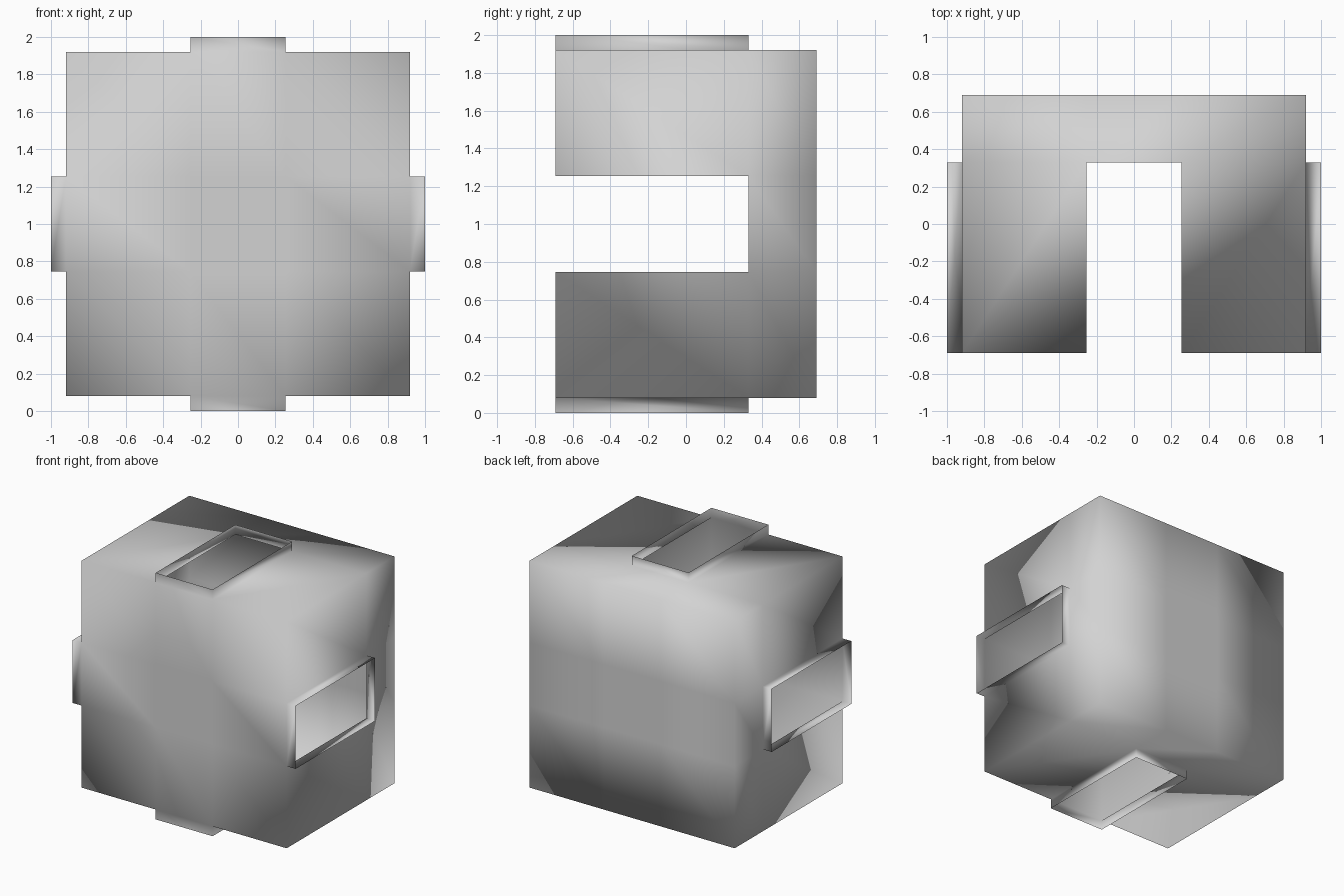
import bpy
import bmesh
from mathutils import Matrix, Vector

default = bpy.data.objects.get("Cube")
if default:
    bpy.data.objects.remove(default, do_unlink=True)

HALF_X, HALF_Y, HALF_Z = 0.92, 0.69, 0.92   # body half sizes
SLOT, SLOT_BACK = 0.255, 0.33               # slot half width and rear end
LIP = 0.08                                  # collar height
MID = 1.0                                   # body centre height

# Plain grey material
grey = bpy.data.materials.new("light_grey")
grey.use_nodes = True
colour = (0.65, 0.65, 0.65, 1)
grey.diffuse_color = colour
grey.node_tree.nodes["Principled BSDF"].inputs["Base Color"].default_value = colour

# Hollow thin-walled body
bm = bmesh.new()
bmesh.ops.create_cube(bm, size=2, matrix=Matrix.Diagonal((HALF_X, HALF_Y, HALF_Z, 1)))


def cut(point, normal):
    bmesh.ops.bisect_plane(bm, geom=bm.verts[:] + bm.edges[:] + bm.faces[:],
                           plane_co=point, plane_no=normal)


for side in (-SLOT, SLOT):
    cut((side, 0, 0), (1, 0, 0))
    cut((0, 0, side), (0, 0, 1))
cut((0, SLOT_BACK, 0), (0, 1, 0))


# Slots on the top, bottom and both sides, each with a raised open collar
def is_slot(face):
    c, n = face.calc_center_median(), face.normal
    along = c.x if abs(n.z) > 0.9 else c.z
    return abs(n.y) < 0.1 and abs(along) < SLOT and c.y < SLOT_BACK


bm.normal_update()
slots = [f for f in bm.faces if is_slot(f)]
directions = [f.normal.copy() for f in slots]
caps = []
for face, direction in zip(slots, directions):
    cap = bmesh.ops.extrude_discrete_faces(bm, faces=[face])["faces"][0]
    bmesh.ops.translate(bm, verts=cap.verts[:], vec=direction * LIP)
    caps.append(cap)
bmesh.ops.delete(bm, geom=caps, context="FACES_ONLY")

bmesh.ops.translate(bm, verts=bm.verts[:], vec=Vector((0, 0, MID)))
for face in bm.faces:
    face.smooth = True

mesh = bpy.data.meshes.new("slotted_housing")
bm.to_mesh(mesh)
bm.free()
mesh.materials.append(grey)
housing = bpy.data.objects.new("slotted_housing", mesh)
bpy.context.collection.objects.link(housing)
